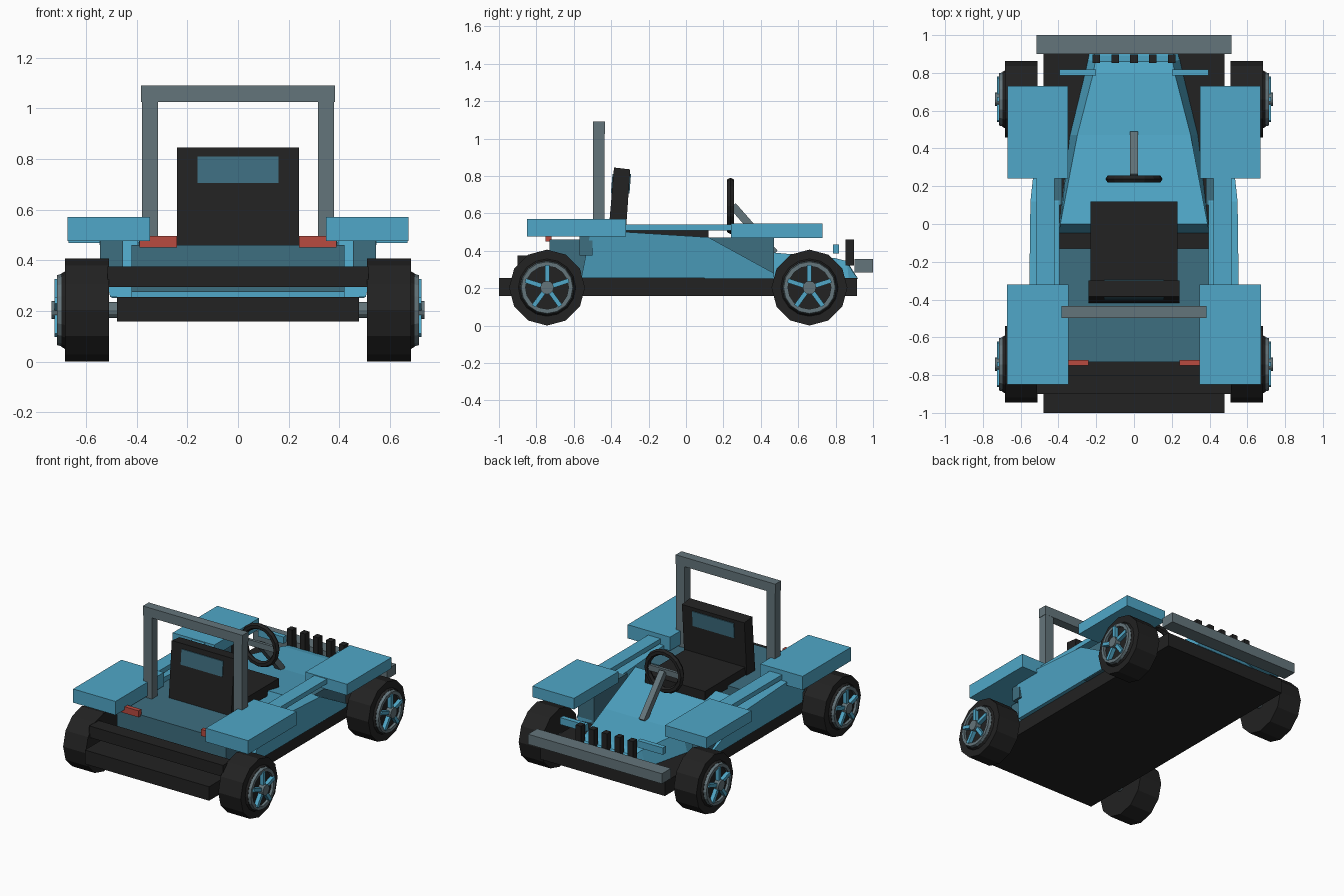
import bpy, bmesh, math
from mathutils import Matrix, Vector

if "Cube" in bpy.data.objects:
    bpy.data.objects.remove(bpy.data.objects["Cube"])


def mat(name, rgb):
    m = bpy.data.materials.new(name)
    m.diffuse_color = (*rgb, 1)
    m.use_nodes = True
    m.node_tree.nodes["Principled BSDF"].inputs["Base Color"].default_value = m.diffuse_color
    return m


BLUE = mat("light blue", (0.08, 0.39, 0.578))
TEAL = mat("dark teal", (0.048, 0.156, 0.216))
GREY = mat("steel grey", (0.127, 0.178, 0.198))
BLACK = mat("black", (0.016, 0.016, 0.016))
RED = mat("red", (0.479, 0.069, 0.051))


def finish(name, bm, m):
    bmesh.ops.recalc_face_normals(bm, faces=bm.faces)
    me = bpy.data.meshes.new(name)
    bm.to_mesh(me)
    bm.free()
    me.materials.append(m)
    ob = bpy.data.objects.new(name, me)
    bpy.context.collection.objects.link(ob)
    return ob


def loft(name, rings, m):
    """Skin matching rings of points and cap both ends."""
    bm = bmesh.new()
    vs = [[bm.verts.new(p) for p in r] for r in rings]
    n = len(vs[0])
    for a, b in zip(vs, vs[1:]):
        for i in range(n):
            j = (i + 1) % n
            bm.faces.new((a[i], a[j], b[j], b[i]))
    bm.faces.new(vs[0])
    bm.faces.new(vs[-1])
    return finish(name, bm, m)


def prism(name, pts, x0, x1, m):
    """Extrude a (y, z) profile along x."""
    return loft(name, [[(x, y, z) for y, z in pts] for x in (x0, x1)], m)


def box(name, x, y, z, m):
    return prism(name, [(y[0], z[0]), (y[1], z[0]), (y[1], z[1]), (y[0], z[1])], x[0], x[1], m)


def pair(name, x, y, z, m):
    for s, side in ((1, "right"), (-1, "left")):
        box(f"{side}_{name}", (s * x[0], s * x[1]), y, z, m)


def disc(name, x0, x1, r, y, z, n, m, r1=None):
    """Cylinder or cone along x."""
    ring = lambda x, q: [(x, y + q * math.sin(2 * math.pi * i / n),
                          z + q * math.cos(2 * math.pi * i / n)) for i in range(n)]
    return loft(name, [ring(x0, r), ring(x1, r1 or r)], m)


# Chassis and bumpers
box("chassis", (-0.478, 0.478), (-1, 0.915), (0.158, 0.255), BLACK)
box("rear_bumper", (-0.515, 0.515), (-0.9, -0.8), (0.295, 0.375), BLACK)
box("front_bumper", (-0.515, 0.515), (0.9, 1.0), (0.285, 0.355), GREY)

# Rear tub
box("rear_tub", (-0.42, 0.42), (-0.73, -0.13), (0.275, 0.46), TEAL)
box("tub_base", (-0.42, 0.42), (-0.7, -0.14), (0.25, 0.275), BLUE)

# Hood: (y top, y bottom, half width top, half width bottom, z top)
hood = [(0.0, -0.05, 0.39, 0.40, 0.475), (0.47, 0.47, 0.30, 0.34, 0.39),
        (0.80, 0.80, 0.215, 0.26, 0.36), (0.86, 0.87, 0.205, 0.245, 0.345),
        (0.89, 0.92, 0.20, 0.235, 0.29)]
loft("hood", [[(-wb, yb, 0.25), (wb, yb, 0.25), (wt, yt, zt), (-wt, yt, zt)]
              for yt, yb, wt, wb, zt in hood], BLUE)

# Grille posts and headlight bars
for i in range(5):
    x = -0.2 + 0.1 * i
    box(f"grille_post_{i + 1}", (x - 0.02, x + 0.02), (0.852, 0.897), (0.32, 0.46), BLACK)
pair("headlight_bar", (0.2, 0.395), (0.785, 0.818), (0.385, 0.433), BLUE)

# Fenders, rails, inner supports, tail lights
pair("front_fender", (0.35, 0.67), (0.24, 0.73), (0.468, 0.545), BLUE)
pair("rear_fender", (0.347, 0.673), (-0.85, -0.32), (0.475, 0.57), BLUE)
pair("side_rail", (0.42, 0.515), (-0.32, 0.245), (0.507, 0.54), BLUE)
pair("front_support", (0.38, 0.5), (0.1, 0.47), (0.25, 0.47), TEAL)
pair("rear_support", (0.455, 0.545), (-0.57, -0.5), (0.375, 0.478), TEAL)
pair("tail_light", (0.24, 0.388), (-0.75, -0.72), (0.45, 0.495), RED)

# Side panels, leaning outwards to the top
side = [(-0.56, 0.255), (-0.515, 0.478), (-0.32, 0.50), (0.12, 0.472), (0.47, 0.28), (0.47, 0.255)]
for s, name in ((1, "right_side_panel"), (-1, "left_side_panel")):
    loft(name, [[(s * 0.395, y, z) for y, z in side],
                [(s * (0.505 + 0.2 * (z - 0.255)), y, z) for y, z in side]], BLUE)

# Roll bar
pair("roll_bar_post", (0.315, 0.38), (-0.497, -0.435), (0.45, 1.03), GREY)
box("roll_bar_top", (-0.383, 0.383), (-0.498, -0.434), (1.025, 1.09), GREY)

# Seat with headrest panel
box("seat_cushion", (-0.23, 0.23), (-0.33, 0.12), (0.44, 0.515), BLACK)
prism("seat_back", [(-0.418, 0.455), (-0.325, 0.455), (-0.298, 0.835), (-0.385, 0.845)],
      -0.24, 0.24, BLACK)
prism("headrest_panel", [(-0.402, 0.705), (-0.302, 0.705), (-0.294, 0.81), (-0.393, 0.81)],
      -0.16, 0.16, TEAL)

# Steering wheel, crossbar and column
bpy.ops.mesh.primitive_torus_add(major_segments=16, minor_segments=6, major_radius=0.13,
                                 minor_radius=0.021, location=(0, 0.238, 0.64),
                                 rotation=(math.pi / 2, 0, 0))
wheel = bpy.context.object
wheel.name = "steering_wheel"
wheel.data.materials.append(BLACK)
box("steering_crossbar", (-0.125, 0.125), (0.23, 0.25), (0.62, 0.66), GREY)
prism("steering_column", [(0.235, 0.625), (0.265, 0.655), (0.49, 0.40), (0.46, 0.37)],
      -0.02, 0.02, GREY)

# Wheels and axles
ZW = 0.203
for y, end in ((0.66, "front"), (-0.743, "rear")):
    disc(f"{end}_axle", -0.6, 0.6, 0.032, y, ZW, 12, GREY)
    for s, sn in ((1, "right"), (-1, "left")):
        p = f"{end}_{sn}"
        disc(p + "_tyre", s * 0.51, s * 0.683, 0.203, y, ZW, 12, BLACK)
        disc(p + "_rim_well", s * 0.68, s * 0.697, 0.155, y, ZW, 16, BLACK, 0.145)
        # rim ring
        prof = [(0.69, 0.145), (0.715, 0.138), (0.715, 0.115), (0.69, 0.115)]
        bm = bmesh.new()
        n = 16
        rings = []
        for i in range(n):
            a = 2 * math.pi * i / n
            rings.append([bm.verts.new((s * x, y + r * math.sin(a), ZW + r * math.cos(a)))
                          for x, r in prof])
        for i in range(n):
            a, b = rings[i], rings[(i + 1) % n]
            for k in range(4):
                bm.faces.new((a[k], a[(k + 1) % 4], b[(k + 1) % 4], b[k]))
        finish(p + "_rim", bm, GREY)
        # spokes
        for k in range(5):
            ob = box(f"{p}_spoke_{k + 1}", (s * 0.695, s * 0.724), (-0.012, 0.012),
                     (0.02, 0.122), BLUE)
            ob.data.transform(Matrix.Translation(Vector((0, y, ZW)))
                              @ Matrix.Rotation(2 * math.pi * k / 5, 4, 'X'))
        disc(p + "_hub", s * 0.69, s * 0.737, 0.036, y, ZW, 12, GREY)
